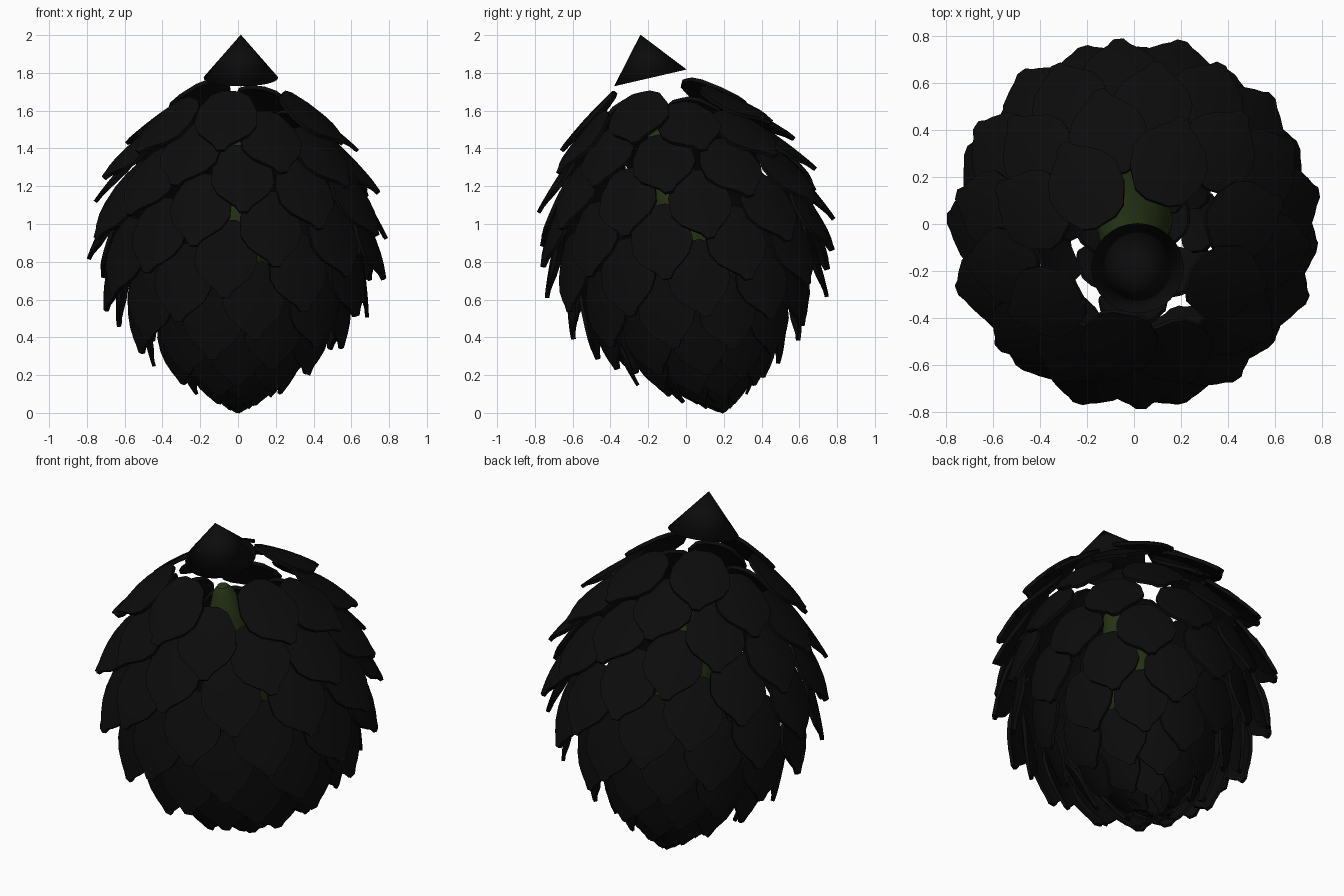
import bpy, bmesh, math
from mathutils import Matrix

if "Cube" in bpy.data.objects:
    bpy.data.objects.remove(bpy.data.objects["Cube"])

TILT = Matrix.Translation((0, 0.2, 0)) @ Matrix.Rotation(math.radians(12.4), 4, 'X')


def material(name, color):
    m = bpy.data.materials.new(name)
    m.diffuse_color = (*color, 1)
    m.use_nodes = True
    m.node_tree.nodes["Principled BSDF"].inputs["Base Color"].default_value = m.diffuse_color
    return m


black = material("black", (0.0035, 0.0035, 0.0035))
green = material("dark_green", (0.02, 0.035, 0.008))


def add(name, mesh, mat, matrix):
    ob = bpy.data.objects.new(name, mesh)
    bpy.context.collection.objects.link(ob)
    if not mesh.materials:
        mesh.materials.append(mat)
    ob.matrix_world = matrix
    return ob


def lerp_table(table, s):
    for a, b in zip(table, table[1:]):
        if s >= b[0]:
            t = (s - b[0]) / (a[0] - b[0])
            return [b[i] + (a[i] - b[i]) * t for i in range(1, len(a))]
    return table[-1][1:]


# one domed scale with a small nib: tip along +X, width along Y, outside +Z
rows = [(-0.2, 0.05), (-0.17, 0.105), (-0.07, 0.158), (0.03, 0.168),
        (0.10, 0.137), (0.155, 0.08), (0.18, 0.048), (0.22, 0.022)]
COLS = 7
bm = bmesh.new()
grid = []
for x, w in rows:
    line = []
    for j in range(COLS):
        y = w * (2 * j / (COLS - 1) - 1)
        z = 0.015 - 0.8 * y * y - 0.2 * x * x
        line.append(bm.verts.new((x, y, z)))
    grid.append(line)
for a, b in zip(grid, grid[1:]):
    for j in range(COLS - 1):
        bm.faces.new((a[j], b[j], b[j + 1], a[j + 1]))
bmesh.ops.recalc_face_normals(bm, faces=bm.faces)
bmesh.ops.solidify(bm, geom=bm.faces[:], thickness=0.02)
bmesh.ops.recalc_face_normals(bm, faces=bm.faces)
for e in bm.edges:
    e.smooth = e.calc_face_angle(0) < math.radians(40)
for f in bm.faces:
    f.smooth = True
scale_mesh = bpy.data.meshes.new("scale")
bm.to_mesh(scale_mesh)
bm.free()

# height along axis, radius, slope of scale, size
envelope = [(1.67, 0.37, 35, 1.0), (1.45, 0.555, 42, 1.0), (1.2, 0.675, 55, 1.0),
            (0.95, 0.71, 69, 1.0), (0.7, 0.655, 85, 0.98), (0.45, 0.49, 103, 0.9),
            (0.25, 0.285, 117, 0.76), (0.12, 0.13, 130, 0.58), (0.06, 0.06, 138, 0.46)]

# scales in a golden-angle spiral from top to bottom
COUNT = 98
for k in range(COUNT):
    s = 1.67 - 1.61 * (1 - (1 - k / 100) ** 1.3)
    r, slope, size = lerp_table(envelope, s)
    ang = math.radians(-100 - 137.508 * k)
    mat = (TILT @ Matrix.Rotation(ang, 4, 'Z') @ Matrix.Translation((r, 0, s))
           @ Matrix.Rotation(math.radians(slope), 4, 'Y') @ Matrix.Scale(size, 4))
    add("scale_%02d" % k, scale_mesh, black, mat)

# inner green core, a tapered lathe
core_profile = [(0.03, 0.15), (0.1, 0.3), (0.15, 0.55), (0.165, 0.85), (0.15, 1.15),
                (0.105, 1.42), (0.06, 1.58), (0.03, 1.62)]
bm = bmesh.new()
N = 24
rings = [[bm.verts.new((r * math.cos(2 * math.pi * i / N), r * math.sin(2 * math.pi * i / N), z))
          for i in range(N)] for r, z in core_profile]
for a, b in zip(rings, rings[1:]):
    for i in range(N):
        bm.faces.new((a[i], a[(i + 1) % N], b[(i + 1) % N], b[i]))
bm.faces.new(rings[0][::-1])
bm.faces.new(rings[-1])
for f in bm.faces:
    f.smooth = len(f.verts) == 4
core_mesh = bpy.data.meshes.new("core")
bm.to_mesh(core_mesh)
bm.free()
add("core", core_mesh, green, TILT)

# cone cap on top, smooth all over
bm = bmesh.new()
bmesh.ops.create_cone(bm, cap_ends=True, segments=32, radius1=0.197, radius2=0.0, depth=0.235)
for f in bm.faces:
    f.smooth = True
cap_mesh = bpy.data.meshes.new("cap")
bm.to_mesh(cap_mesh)
bm.free()
add("top_cap", cap_mesh, black,
    Matrix.Translation((0.015, -0.215, 1.888)) @ Matrix.Rotation(math.radians(13), 4, 'X'))
